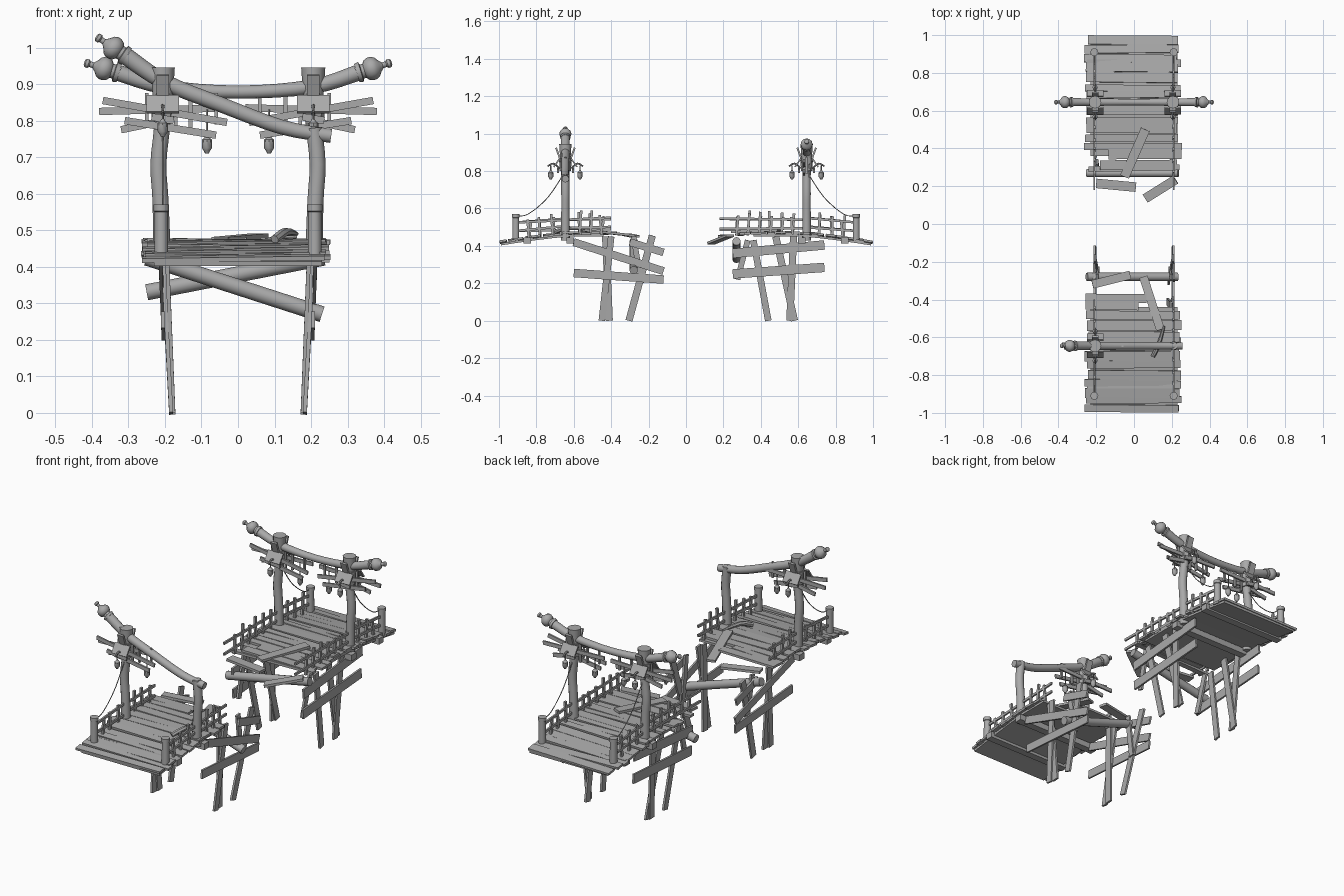
import bpy, bmesh, math, random
from mathutils import Vector, Matrix

random.seed(4)
cube = bpy.data.objects.get("Cube")
if cube:
    bpy.data.objects.remove(cube)

wood = bpy.data.materials.new("weathered_grey")
wood.use_nodes = True
GREY = (0.4, 0.4, 0.4, 1)
wood.diffuse_color = GREY
wood.node_tree.nodes["Principled BSDF"].inputs["Base Color"].default_value = GREY


def finish(bm, name, smooth=False):
    bmesh.ops.recalc_face_normals(bm, faces=bm.faces)
    me = bpy.data.meshes.new(name)
    bm.to_mesh(me)
    bm.free()
    me.materials.append(wood)
    if smooth:
        me.shade_smooth()
        me.set_sharp_from_angle(angle=math.radians(40))
    ob = bpy.data.objects.new(name, me)
    bpy.context.collection.objects.link(ob)
    return ob


def board(name, a, b, width, thick, normal=(0, 0, 1)):
    """Flat board from a to b whose thin direction follows normal."""
    a, b = Vector(a), Vector(b)
    d = (b - a).normalized()
    side = Vector(normal).cross(d).normalized()
    up = d.cross(side)
    rot = Matrix((d, side, up)).transposed().to_4x4()
    m = Matrix.Translation((a + b) / 2) @ rot @ Matrix.Diagonal(((b - a).length, width, thick, 1))
    bm = bmesh.new()
    bmesh.ops.create_cube(bm, size=1, matrix=m)
    return finish(bm, name)


def smooth_path(pts, steps):
    """Catmull-Rom resampling of (point, radius) rows."""
    out = []
    for i in range(len(pts) - 1):
        p0, p1, p2, p3 = (Vector(pts[min(max(j, 0), len(pts) - 1)]) for j in range(i - 1, i + 3))
        for k in range(steps):
            t = k / steps
            out.append(p1 + (p2 - p0) * t / 2 + (2 * p0 - 5 * p1 + 4 * p2 - p3) * t * t / 2
                       + (3 * p1 - p0 - 3 * p2 + p3) * t ** 3 / 2)
    return out + [Vector(pts[-1])]


def tube(name, pts, sides=12, steps=1):
    """Round part along rows of x, y, z, radius."""
    path = smooth_path([Vector(p) for p in pts], steps) if steps > 1 else [Vector(p) for p in pts]
    bm = bmesh.new()
    rings = []
    for i, p in enumerate(path):
        d = (path[min(i + 1, len(path) - 1)] - path[max(i - 1, 0)]).to_3d().normalized()
        u = d.cross(Vector((0, 1, 0)) if abs(d.y) < 0.8 else Vector((1, 0, 0))).normalized()
        v = d.cross(u)
        turn = [2 * math.pi * k / sides for k in range(sides)]
        rings.append([bm.verts.new(p.to_3d() + (u * math.cos(t) + v * math.sin(t)) * p.w) for t in turn])
    for r, s in zip(rings, rings[1:]):
        for k in range(sides):
            bm.faces.new((r[k], r[k - 1], s[k - 1], s[k]))
    bm.faces.new(rings[0])
    bm.faces.new(rings[-1])
    return finish(bm, name, True)


def turned(name, start, direction, profile, sides=12):
    """Turned part: profile rows are distance along direction, radius."""
    d = Vector(direction).normalized()
    tube(name, [(*(Vector(start) + d * t), r) for t, r in profile], sides)


def deck_height(y):
    a = abs(y)
    return 0.465 - 0.05 * max(0, (a - 0.6) / 0.4) ** 1.3


FINIAL = [(0, .026), (.012, .028), (.014, .02), (.022, .02), (.028, .028), (.038, .032), (.048, .032),
          (.058, .027), (.066, .016), (.074, .008), (.084, .008), (.088, .012), (.096, .012), (.1, .006)]
LANTERN = [(0, .004), (.008, .008), (.012, .014), (.035, .014), (.042, .009), (.05, .005)]


def lantern(x, y, z, drop):
    tube("lantern_cord", [(x, y, z + drop, .003), (x, y, z, .003)], 5)
    turned("lantern", (x, y, z), (0, 0, -1), LANTERN, 8)


def gate_post(x, y, top):
    s = 1 if x > 0 else -1
    rows = [(s * .208, y, .43, .024), (s * .212, y, .58, .022), (s * .218, y, .68, .022), (s * .208, y, .78, .022)]
    if top:
        rows += [(s * .206, y, .84, .026), (s * .206, y, .945, .033)]
    tube("gate_post", rows, 12, 3)


def gate_head(x, y, end_y):
    """Bracket, lattice and lanterns on a complete gate post."""
    s = 1 if x > 0 else -1
    tube("post_collar", [(x, y, .8, .03), (x, y, .87, .034)], 8)
    for e in (-1, 1):
        board("bracket_roof", (x, y + e * .03, .868), (x, y + e * .062, .822), .088, .008, (0, e, 1))
        board("bracket_wing", (x, y + e * .012, .82), (x, y + e * .05, .925), .035, .01, (0, 1, 0))
        tube("lantern_arm", [(x, y + e * .03, .815, .005), (x, y + e * .065, .84, .005),
                             (x, y + e * .095, .825, .004)], 6, 4)
        lantern(x, y + e * .078, .805, .025)
        board("bracket_cleat", (x - .03, y + e * .04, .81), (x + .03, y + e * .04, .80), .02, .01, (0, 1, 0))
    # lattice rails in the plane of the gate
    for x0, z0, x1, z1, e in ((.38, .825, .02, .835, 1), (.37, .855, .03, .795, -1),
                              (.32, .775, .2, .80, 1), (.31, .80, .06, .76, -1)):
        board("lattice_rail", (s * x0, y + e * .014, z0), (s * x1, y + e * .014, z1), .02, .009, (0, 1, 0))
    for lx, low in ((.25, .785), (.17, .77), (.13, .78), (.06, .79)):
        board("lattice_slat", (s * lx, y, low), (s * lx, y, .875), .01, .01, (0, 1, 0))
    lantern(s * .085, y, .76, .07)
    # slack rope down to the rail end post
    tube("slack_rope", [(x, y, .80, .0025), (x, y + (end_y - y) * .35, .66, .0025),
                        (x, y + (end_y - y) * .75, .57, .0025), (x, end_y, .56, .0025)], 5, 4)


def beam(pts, ends):
    tube("gate_beam", pts, 14, 4)
    for i, j in ends:
        p, q = Vector(pts[i][:3]), Vector(pts[j][:3])
        turned("beam_finial", p, p - q, FINIAL)


def deck(sgn, inner):
    """Planks across the walkway over a solid bed, ragged at the inner end."""
    y = 0.975
    while y > inner:
        w = random.uniform(.034, .056)
        x0, x1 = -.25 + random.uniform(-.015, .012), .24 + random.uniform(-.015, .015)
        if y < inner + .1:
            x0, x1 = (x0, random.uniform(.02, .12)) if sgn < 0 else (random.uniform(-.2, -.1), x1)
        c = sgn * y
        tilt = random.uniform(-.005, .005)
        slope = (deck_height(y - .02) - deck_height(y + .02)) / .04
        board("deck_plank", (x0, c, deck_height(c) + .004 + tilt), (x1, c + tilt, deck_height(c) + .004 - tilt),
              w, .012, (0, sgn * slope, 1))
        y -= w + .003
    rows = [.99, .9, .8, .7, .6, inner + .08]
    for a, b in zip(rows, rows[1:]):
        board("deck_bed", (0, sgn * a, deck_height(a) - .008), (0, sgn * b, deck_height(b) - .008), .46, .012)
    for yy in (.62, .85):
        board("cross_beam", (-.25, sgn * yy, .428), (.25, sgn * yy, .428), .04, .032)


def railing(x, sgn, inner):
    end = sgn * .91
    tube("rail_end_post", [(x, end, .42, .019), (x, end, .55, .018), (x, end, .552, .021), (x, end, .57, .021)], 10)
    for y in [.84, .78, .71, .57, .51, .45, .39, .33, .27]:
        if y > inner:
            lean = random.uniform(-.012, .012)
            z = deck_height(y)
            board("rail_stake", (x, sgn * y, z - .01), (x, sgn * y + lean, z + random.uniform(.09, .125)),
                  .014, .011, (1, 0, 0))
    for z in (.495, .54):
        for a, b in ((.91, .64), (.64, inner)):
            dz = random.uniform(-.012, .012)
            board("rail", (x, sgn * a, z - .015 * (a > .8)), (x, sgn * b, z + dz), .013, .009, (1, 0, 0))


# walkway halves
for sgn, inner in ((-1, .36), (1, .28)):
    deck(sgn, inner)
    for x in (-.21, .21):
        railing(x, sgn, inner + .04 if sgn < 0 else .18)

# gates: the front one has a snapped post and a fallen beam
for x, y in ((-.206, -.645), (-.206, .645), (.206, .645)):
    gate_post(x, y, True)
    gate_head(x, y, .91 if y > 0 else -.91)
gate_post(.206, -.645, False)
beam([(-.305, -.645, .975, .024), (-.2, -.645, .905, .022), (-.05, -.645, .845, .021),
      (.12, -.645, .782, .02), (.255, -.645, .758, .019)], [(0, 1)])
beam([(-.325, .645, .93, .022), (-.2, .645, .892, .02), (0, .645, .878, .018),
      (.2, .645, .892, .02), (.325, .645, .93, .022)], [(0, 1), (4, 3)])

# trestle legs and braces, rows of y0, z0, y1, z1 and width
LEGS = {-1: ((-.45, 0, -.40, .45, .035), (-.41, 0, -.43, .45, .038), (-.305, 0, -.18, .455, .038),
             (-.24, .2, -.28, .45, .03)),
        1: ((.44, 0, .36, .43, .035), (.58, 0, .48, .45, .038), (.555, 0, .575, .45, .038), (.275, .22, .33, .43, .03))}
BRACES = {-1: ((-.6, .42, -.12, .265, .042), (-.6, .255, -.12, .22, .045), (-.3, .42, -.12, .365, .04)),
          1: ((.25, .36, .74, .405, .05), (.25, .25, .74, .285, .05))}
for sgn in (-1, 1):
    for s in (-1, 1):
        for i, (y0, z0, y1, z1, w) in enumerate(LEGS[sgn]):
            off = .012 * (i % 2)
            board("trestle_leg", (s * (.183 + .05 * z0 - off / 2), y0, z0), (s * (.207 - off), y1, z1), w, .011, (1, 0, 0))
        for y0, z0, y1, z1, w in BRACES[sgn]:
            board("trestle_brace", (s * (.195 + .04 * z0), y0, z0), (s * (.195 + .04 * z1), y1, z1), w, .01, (1, 0, 0))

# slanted logs between the trestles
tube("brace_log", [(-.25, -.28, .425, .022), (.23, -.28, .27, .022)], 12)
tube("brace_log", [(-.25, .27, .33, .022), (.235, .27, .425, .022)], 12)

# broken and loose planks at the gap
for a, b, w in (((-.22, -.32, .46), (-.02, -.27, .45), .045), ((.05, -.28, .455), (.14, -.56, .485), .045),
                ((-.2, .215, .455), (.01, .195, .45), .05), ((.06, .135, .415), (.22, .235, .455), .05),
                ((-.05, .25, .475), (.06, .5, .485), .05), ((-.24, .29, .46), (.24, .3, .465), .03)):
    board("loose_plank", a, b, w, .013)
tube("splinter_root", [(.1, -.7, .475, .012), (.13, -.64, .495, .012), (.16, -.54, .49, .006)], 7, 3)
